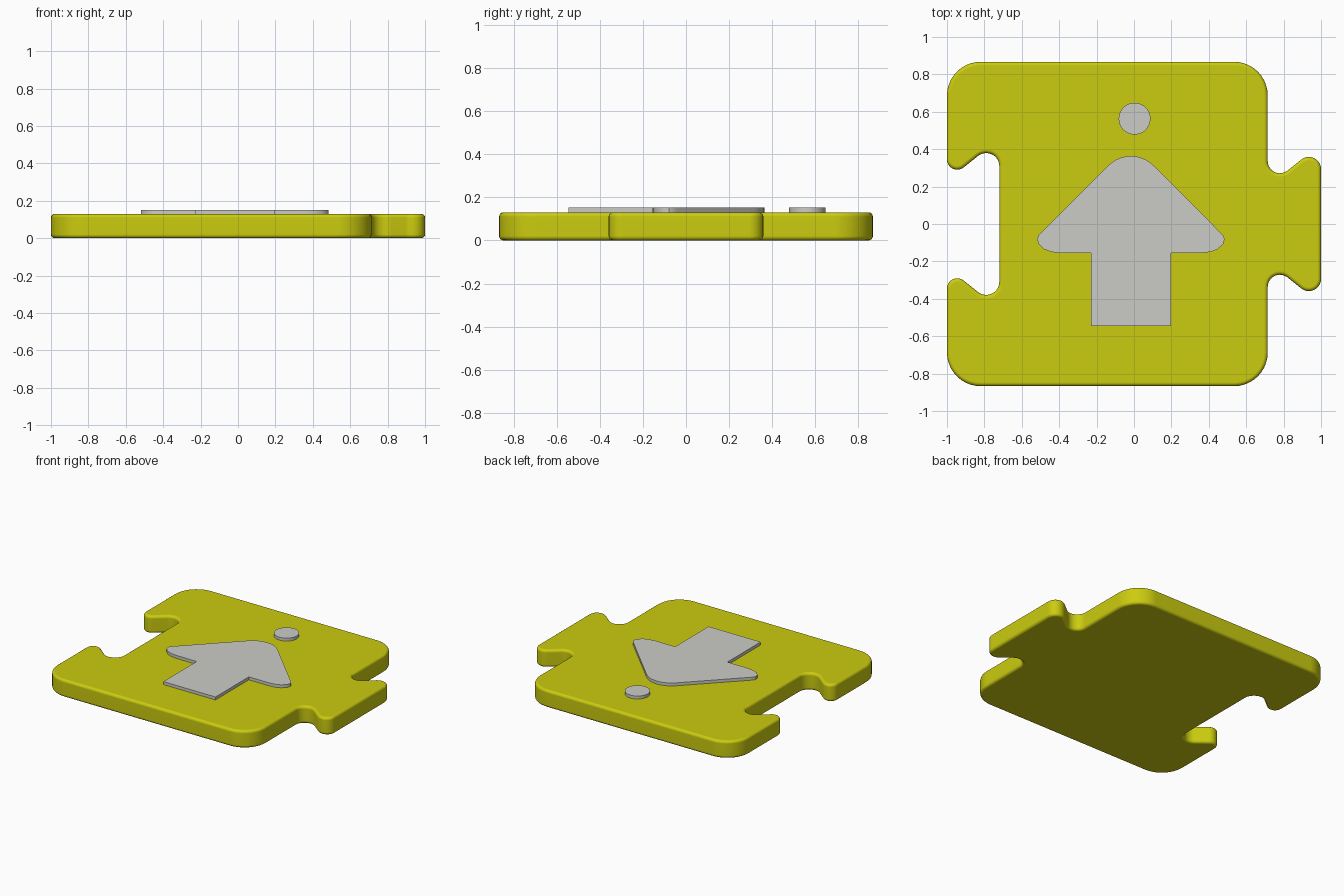
import bpy, bmesh, math
from mathutils import Vector

if "Cube" in bpy.data.objects:
    bpy.data.objects.remove(bpy.data.objects["Cube"])


def material(name, color):
    m = bpy.data.materials.new(name)
    m.diffuse_color = (*color, 1)
    m.use_nodes = True
    m.node_tree.nodes["Principled BSDF"].inputs["Base Color"].default_value = m.diffuse_color
    return m


yellow = material("yellow", (0.60, 0.60, 0.005))
grey = material("light grey", (0.60, 0.60, 0.57))


def rounded(corners, steps=10):
    """Outline from (x, y, radius) corners, each replaced by an arc."""
    out = []
    n = len(corners)
    for i, (x, y, r) in enumerate(corners):
        p = Vector((x, y))
        if r == 0:
            out.append(p)
            continue
        a = (Vector(corners[i - 1][:2]) - p).normalized()
        b = (Vector(corners[(i + 1) % n][:2]) - p).normalized()
        half = a.angle(b) / 2
        c = p + (a + b).normalized() * (r / math.sin(half))
        start = p + a * (r / math.tan(half)) - c
        end = p + b * (r / math.tan(half)) - c
        sweep = math.atan2(start.x * end.y - start.y * end.x, start.dot(end))
        for k in range(steps + 1):
            t = sweep * k / steps
            out.append(c + Vector((start.x * math.cos(t) - start.y * math.sin(t),
                                   start.x * math.sin(t) + start.y * math.cos(t))))
    return out


def slab(name, outline, z0, z1, mat, bevel=0):
    """Extrude an outline between two heights, optionally rounding the rims."""
    bm = bmesh.new()
    base = bm.faces.new([bm.verts.new((p[0], p[1], z0)) for p in outline])
    top = bmesh.ops.extrude_face_region(bm, geom=[base], use_keep_orig=True)
    verts = [v for v in top["geom"] if isinstance(v, bmesh.types.BMVert)]
    bmesh.ops.translate(bm, verts=verts, vec=(0, 0, z1 - z0))
    bmesh.ops.recalc_face_normals(bm, faces=bm.faces)
    if bevel:
        rims = [e for e in bm.edges if abs(e.verts[0].co.z - e.verts[1].co.z) < 1e-5]
        bmesh.ops.bevel(bm, geom=rims, offset=bevel, segments=4, profile=0.5,
                        affect='EDGES', clamp_overlap=False)
    mesh = bpy.data.meshes.new(name)
    bm.to_mesh(mesh)
    bm.free()
    mesh.materials.append(mat)
    ob = bpy.data.objects.new(name, mesh)
    bpy.context.collection.objects.link(ob)
    bpy.ops.object.select_all(action='DESELECT')
    ob.select_set(True)
    bpy.context.view_layer.objects.active = ob
    bpy.ops.object.shade_smooth_by_angle(angle=math.radians(35))
    if bevel:
        ob.modifiers.new("flat_face_normals", 'WEIGHTED_NORMAL').keep_sharp = True
    return ob


# Puzzle tile: upper half of the outline, from the tab around to the socket
upper = [(1.0, 0.429, 0.065), (0.715, 0.201, 0.065), (0.715, 0.867, 0.18),
         (-1.0, 0.867, 0.18), (-1.0, 0.231, 0.055), (-0.72, 0.455, 0.07)]
lower = [(x, -y, r) for x, y, r in reversed(upper)]
slab("puzzle_tile", rounded(upper + lower), 0, 0.13, yellow, bevel=0.02)

# Raised arrow: rounded wing tips and point, square stem
mid = -0.0165
wing = [(-0.49, -0.04), (-0.51, -0.06), (-0.518, -0.08), (-0.51, -0.107),
        (-0.48, -0.135), (-0.44, -0.15), (-0.39, -0.155)]
left = [(x, y, 0) for x, y in wing] + [(-0.23, -0.155, 0), (-0.23, -0.545, 0)]
right = [(2 * mid - x, y, 0) for x, y, r in reversed(left)]
slab("arrow", rounded([(mid, 0.434, 0.17)] + left + right), 0.12, 0.152, grey)

# Raised dot ahead of the arrow
dot = [(0.003 + 0.085 * math.cos(math.tau * i / 40),
        0.563 + 0.085 * math.sin(math.tau * i / 40)) for i in range(40)]
slab("dot", dot, 0.12, 0.152, grey)
